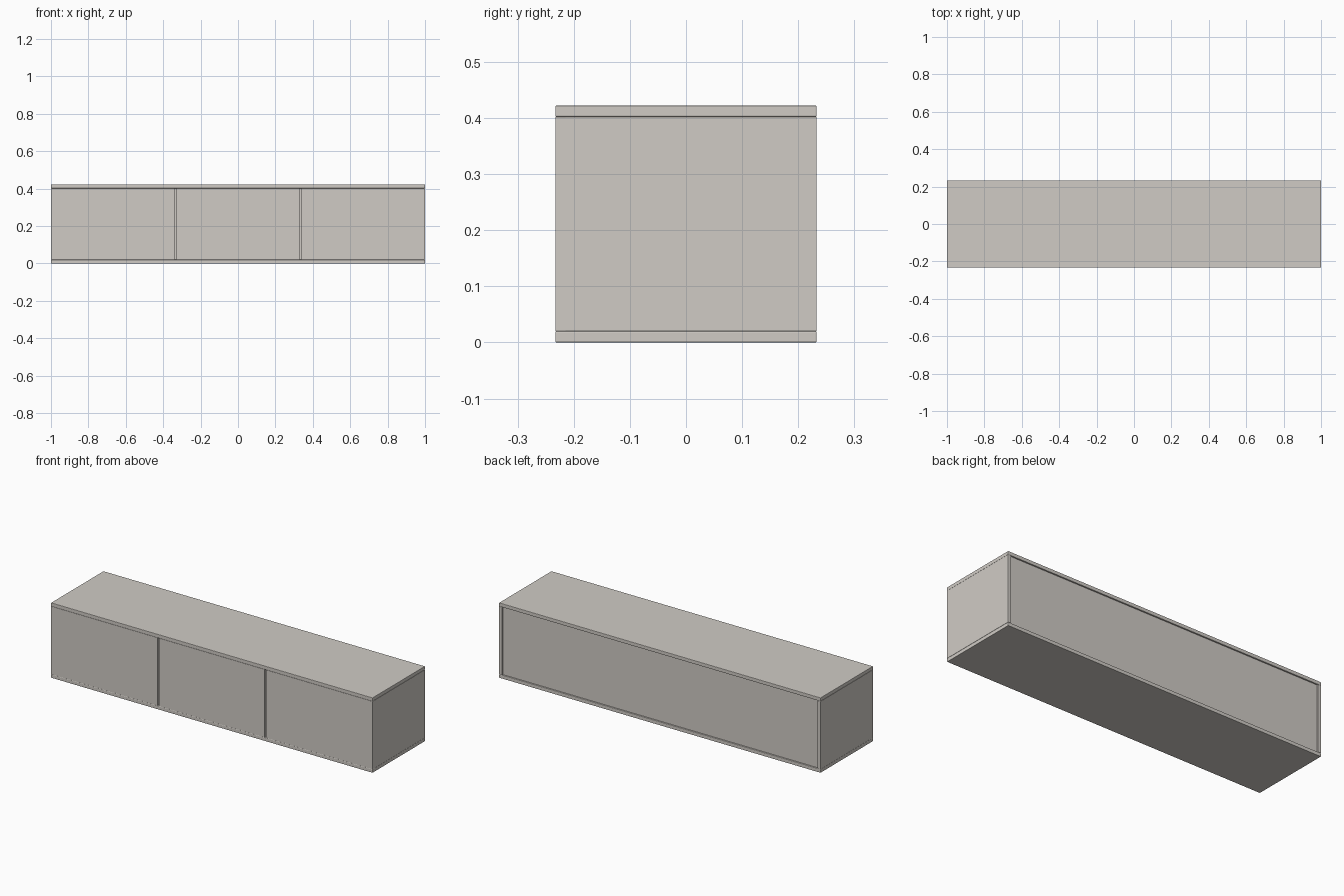
import bpy
import bmesh
from mathutils import Matrix, Vector

cube = bpy.data.objects.get("Cube")
if cube:
    bpy.data.objects.remove(cube, do_unlink=True)

# Overall size and board thickness
HALF_W, HALF_D, HEIGHT = 1.0, 0.233, 0.422
BOARD, DOOR, GAP, EDGE = 0.02, 0.018, 0.01, 0.002
LOW, HIGH = BOARD, HEIGHT - BOARD
DOOR_BACK = -HALF_D + DOOR

paint = bpy.data.materials.new("warm_grey")
paint.use_nodes = True
colour = (0.63, 0.6, 0.56, 1)
paint.diffuse_color = colour
paint.node_tree.nodes["Principled BSDF"].inputs["Base Color"].default_value = colour


def board(name, low, high, edge=0):
    """Box between two corners, with optional rounded edges."""
    low, high = Vector(low), Vector(high)
    bm = bmesh.new()
    bmesh.ops.create_cube(bm, size=1, matrix=Matrix.LocRotScale(None, None, high - low))
    mesh = bpy.data.meshes.new(name)
    bm.to_mesh(mesh)
    bm.free()
    mesh.materials.append(paint)
    obj = bpy.data.objects.new(name, mesh)
    obj.location = (low + high) / 2
    bpy.context.collection.objects.link(obj)
    if edge:
        bevel = obj.modifiers.new("rounded_edges", "BEVEL")
        bevel.width, bevel.segments = edge, 2
    return obj


# Top and bottom boards
board("bottom_board", (-HALF_W, -HALF_D, 0), (HALF_W, HALF_D, LOW), EDGE)
board("top_board", (-HALF_W, -HALF_D, HIGH), (HALF_W, HALF_D, HEIGHT), EDGE)

# Side boards, behind the doors
for side, x in (("right", -HALF_W), ("left", HALF_W - BOARD)):
    board(side + "_side", (x, DOOR_BACK, LOW), (x + BOARD, HALF_D, HIGH), EDGE / 2)

# Back panel, slightly recessed
inner = HALF_W - BOARD
back_y = HALF_D - 0.008
board("back_panel", (-inner, back_y - 0.01, LOW), (inner, back_y, HIGH))

# Dividers behind the gaps between doors
third = HALF_W / 3
for side, x in (("right", -third), ("left", third)):
    board(side + "_divider", (x - BOARD / 2, DOOR_BACK, LOW),
          (x + BOARD / 2, back_y - 0.01, HIGH))

# Three flush doors
for i, side in enumerate(("right", "middle", "left")):
    x0 = -HALF_W + 2 * third * i + (GAP / 2 if i > 0 else 0)
    x1 = -HALF_W + 2 * third * (i + 1) - (GAP / 2 if i < 2 else 0)
    board(side + "_door", (x0, -HALF_D, LOW), (x1, DOOR_BACK, HIGH))
